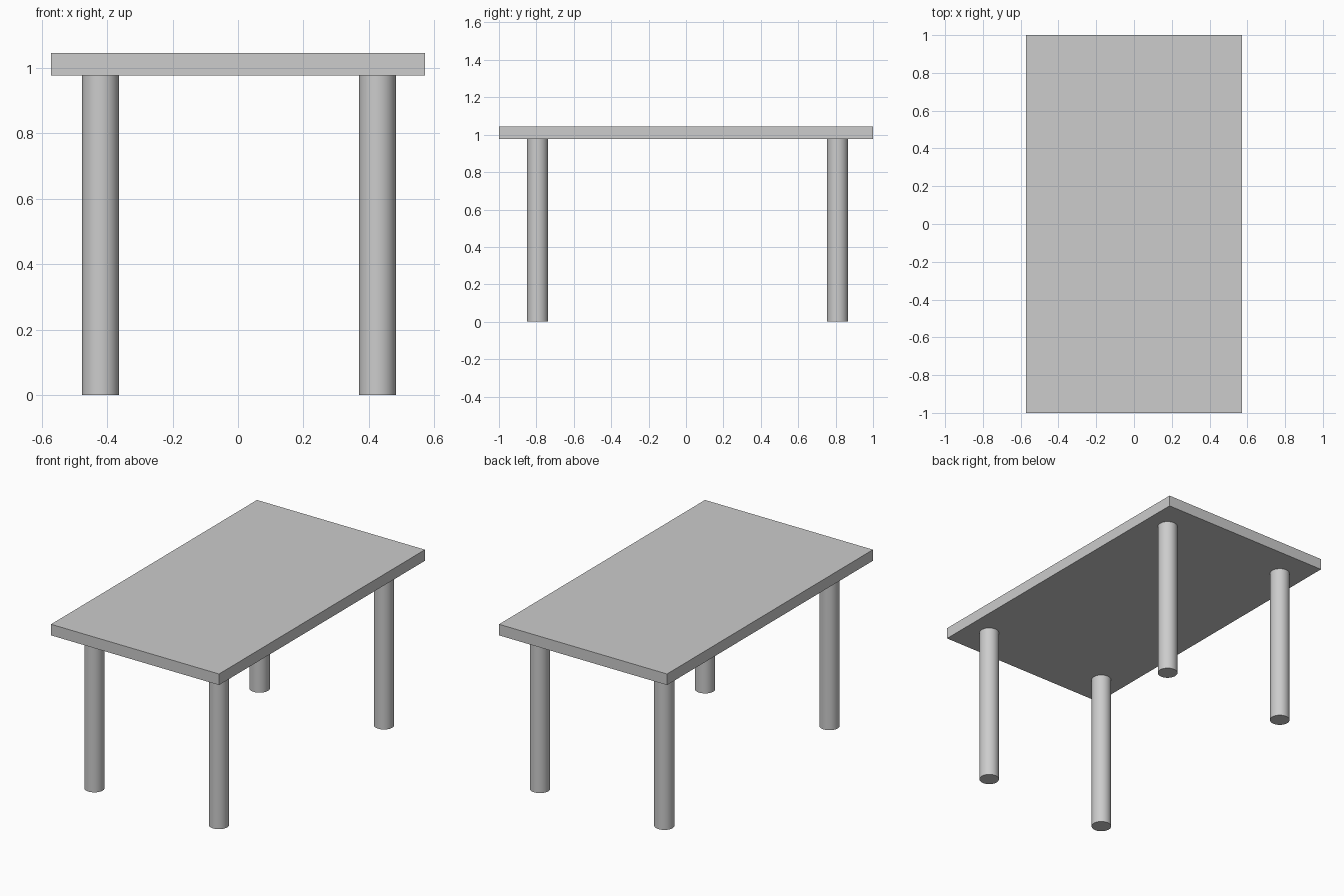
import bpy

# Remove the default cube
cube = bpy.data.objects.get("Cube")
if cube:
    bpy.data.objects.remove(cube, do_unlink=True)

# Single plain grey
GREY = (0.604, 0.604, 0.604, 1.0)
grey = bpy.data.materials.new("light_grey")
grey.use_nodes = True
grey.diffuse_color = GREY
grey.node_tree.nodes["Principled BSDF"].inputs["Base Color"].default_value = GREY

WIDTH, LENGTH = 1.142, 2.0
TOP, UNDERSIDE = 1.045, 0.977
LEG_RADIUS = 0.0565


def finish(name):
    obj = bpy.context.object
    obj.name = obj.data.name = name
    obj.data.materials.append(grey)
    return obj


# Table top slab
bpy.ops.mesh.primitive_cube_add(size=1, location=(0, 0, (TOP + UNDERSIDE) / 2))
slab = finish("table_top")
slab.scale = (WIDTH, LENGTH, TOP - UNDERSIDE)
bpy.ops.object.transform_apply(location=False, rotation=False, scale=True)

# Four round legs, set slightly off centre
for side, x in (("right", -0.42), ("left", 0.426)):
    for end, y in (("front", -0.794), ("back", 0.81)):
        bpy.ops.mesh.primitive_cylinder_add(
            vertices=48, radius=LEG_RADIUS, depth=UNDERSIDE,
            location=(x, y, UNDERSIDE / 2))
        finish(f"{end}_{side}_leg")
        bpy.ops.object.shade_smooth_by_angle()
